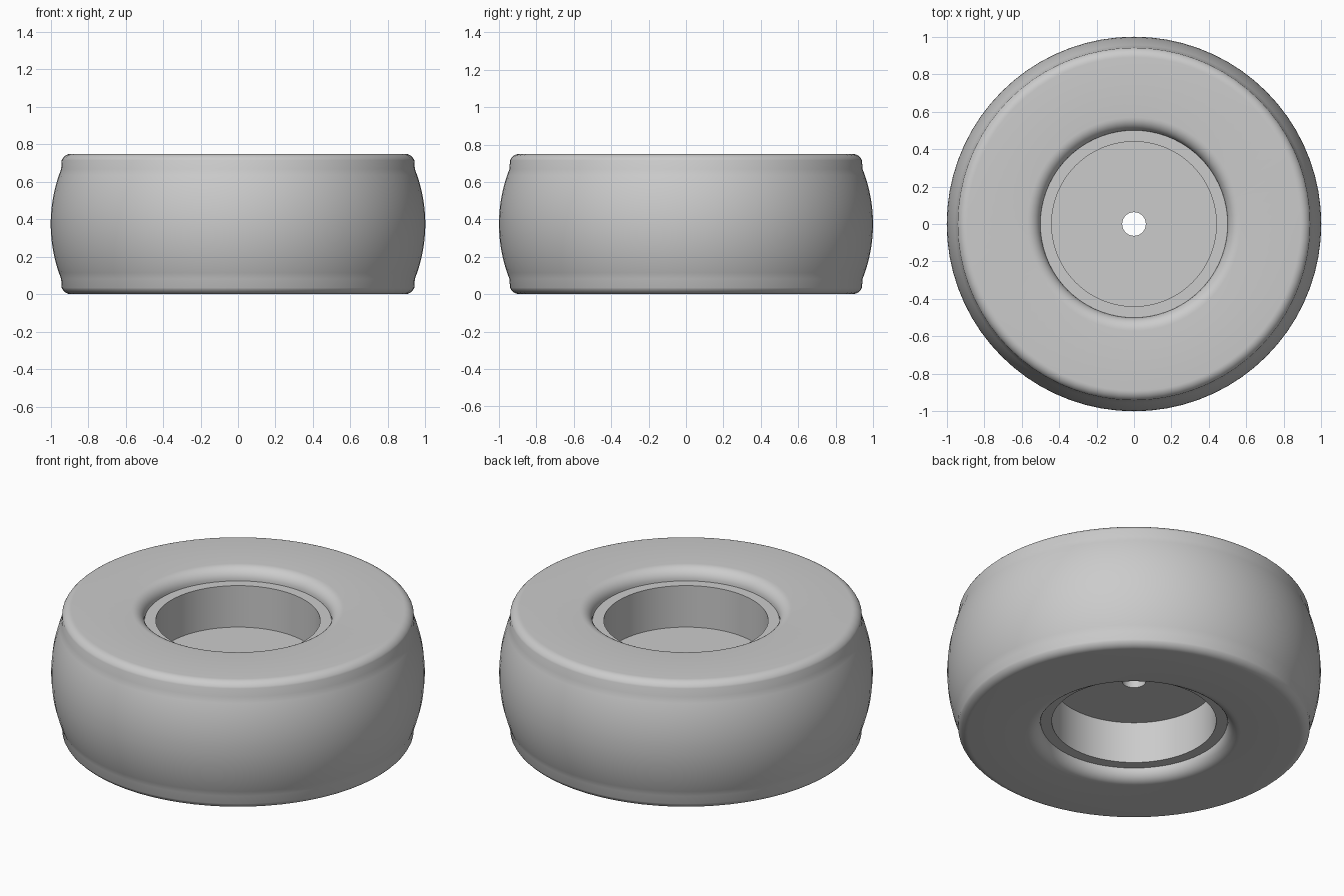
import bpy, bmesh, math

cube = bpy.data.objects.get("Cube")
if cube:
    bpy.data.objects.remove(cube, do_unlink=True)

HEIGHT = 0.75
MID = HEIGHT / 2
SEGMENTS = 72

grey = bpy.data.materials.new("light_grey")
grey.use_nodes = True
grey.diffuse_color = (0.6, 0.6, 0.6, 1)
grey.node_tree.nodes["Principled BSDF"].inputs["Base Color"].default_value = (0.6, 0.6, 0.6, 1)


def arc(r, z, radius, start, end, steps):
    """Points (radius, height) along a circular arc, angles in degrees."""
    angles = [math.radians(start + (end - start) * i / steps) for i in range(steps + 1)]
    return [(r + radius * math.cos(a), z + radius * math.sin(a)) for a in angles]


def lathe(name, upper, smooth_angle):
    """Mirror the upper half profile about mid height and revolve it as a closed ring."""
    profile = upper + [(r, HEIGHT - z) for r, z in reversed(upper)]
    bm = bmesh.new()
    verts = [bm.verts.new((r, 0, z)) for r, z in profile]
    edges = [bm.edges.new((verts[i - 1], verts[i])) for i in range(len(verts))]
    bmesh.ops.spin(bm, geom=verts + edges, cent=(0, 0, 0), axis=(0, 0, 1),
                   angle=math.tau, steps=SEGMENTS)
    bmesh.ops.remove_doubles(bm, verts=bm.verts, dist=0.0005)
    bmesh.ops.recalc_face_normals(bm, faces=bm.faces)
    mesh = bpy.data.meshes.new(name)
    bm.to_mesh(mesh)
    bm.free()
    mesh.materials.append(grey)
    obj = bpy.data.objects.new(name, mesh)
    bpy.context.collection.objects.link(obj)
    bpy.ops.object.select_all(action="DESELECT")
    obj.select_set(True)
    bpy.context.view_layer.objects.active = obj
    bpy.ops.object.shade_smooth_by_angle(angle=math.radians(smooth_angle))
    return obj


# Tyre: bead tucked into the rim, rounded inner lip, flat side wall, shoulder, bulging tread
bead = [(0.47, 0.66)]
lip = arc(0.57, 0.68, 0.07, 180, 90, 8)
shoulder = arc(0.89, 0.695, 0.055, 90, 22, 7)
tread = arc(0.2, MID, 0.8, 21.5, 1.5, 8)
lathe("tyre", bead + lip + shoulder + tread, 40)

# Rim: flat flange, deep dish on both sides and a central web with an axle hole
lathe("rim", [(0.063, 0.435), (0.44, 0.435), (0.44, 0.68), (0.5, 0.68)], 30)
